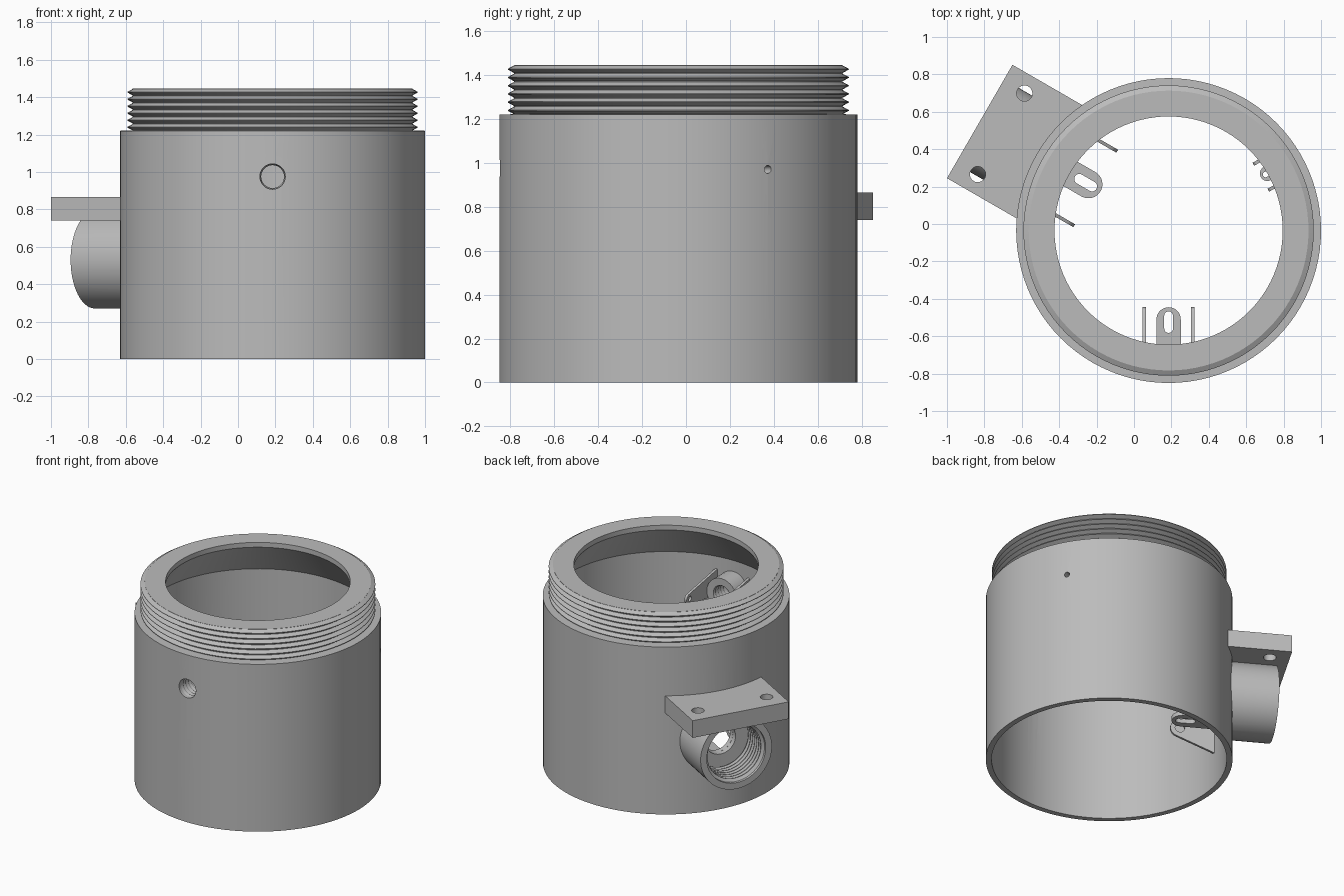
import bpy, bmesh
from math import pi, cos, sin, sqrt, radians
from mathutils import Matrix

if "Cube" in bpy.data.objects:
    bpy.data.objects.remove(bpy.data.objects["Cube"], do_unlink=True)

grey = bpy.data.materials.new("plain grey")
grey.use_nodes = True
COLOUR = (0.5, 0.5, 0.5, 1)
grey.diffuse_color = COLOUR
grey.node_tree.nodes["Principled BSDF"].inputs["Base Color"].default_value = COLOUR

CENTRE = Matrix.Translation((0.185, -0.035, 0))
WALL_IN, WALL_OUT = 0.777, 0.815


def frame(azimuth, z=0):
    """Local frame on the housing axis: X outward, Y sideways, Z up."""
    return CENTRE @ Matrix.Rotation(radians(azimuth), 4, "Z") @ Matrix.Translation((0, 0, z))


AXIS_OUT = Matrix.Rotation(pi / 2, 4, "Y")       # local Z becomes outward
AXIS_SIDE = Matrix.Rotation(pi / 2, 4, "X")      # outline becomes upright


def finish(bm, name, matrix):
    bmesh.ops.transform(bm, matrix=matrix, verts=bm.verts)
    bmesh.ops.recalc_face_normals(bm, faces=bm.faces)
    mesh = bpy.data.meshes.new(name)
    bm.to_mesh(mesh)
    bm.free()
    mesh.materials.append(grey)
    obj = bpy.data.objects.new(name, mesh)
    bpy.context.collection.objects.link(obj)
    return obj


def lathe(name, profile, matrix, sides=96):
    """Revolve a closed (radius, height) profile."""
    bm = bmesh.new()
    rings = [[bm.verts.new((r * cos(2 * pi * i / sides), r * sin(2 * pi * i / sides), z))
              for i in range(sides)] for r, z in profile]
    for k, ring in enumerate(rings):
        nxt = rings[(k + 1) % len(rings)]
        for i in range(sides):
            j = (i + 1) % sides
            bm.faces.new((ring[i], ring[j], nxt[j], nxt[i]))
    return finish(bm, name, matrix)


def prism(name, outline, low, high, matrix):
    """Extrude a flat outline from low to high."""
    bm = bmesh.new()
    face = bm.faces.new([bm.verts.new((x, y, low)) for x, y in outline])
    new = bmesh.ops.extrude_face_region(bm, geom=[face])["geom"]
    verts = [g for g in new if isinstance(g, bmesh.types.BMVert)]
    bmesh.ops.translate(bm, verts=verts, vec=(0, 0, high - low))
    return finish(bm, name, matrix)


def arc(x, y, r, start=0, end=360, steps=32):
    count = steps if end - start == 360 else steps + 1
    return [(x + r * cos(radians(start + (end - start) * i / steps)),
             y + r * sin(radians(start + (end - start) * i / steps))) for i in range(count)]


def cut(obj, *cutters):
    """Subtract the cutters for good and discard them."""
    for cutter in cutters:
        mod = obj.modifiers.new("cut", "BOOLEAN")
        mod.operation, mod.solver, mod.object = "DIFFERENCE", "EXACT", cutter
    graph = bpy.context.evaluated_depsgraph_get()
    mesh = bpy.data.meshes.new_from_object(obj.evaluated_get(graph))
    obj.modifiers.clear()
    obj.data = mesh
    for cutter in cutters:
        bpy.data.objects.remove(cutter, do_unlink=True)


def thread(root, crest, low, high, turns):
    """Zigzag profile climbing from low to high."""
    pitch = (high - low) / turns
    points = []
    for i in range(turns):
        z = low + i * pitch
        points += [(root, z + 0.04 * pitch), (crest, z + 0.45 * pitch),
                   (crest, z + 0.55 * pitch), (root, z + 0.96 * pitch)]
    return points


def core():
    return prism("core", arc(0, 0, 0.79, steps=96), -1, 3, CENTRE)


# Housing: hollow drum with threaded neck and tapered shoulder inside
housing = lathe("housing", [(WALL_IN, 0), (WALL_OUT, 0), (WALL_OUT, 1.22)]
                + thread(0.748, 0.776, 1.22, 1.445, 6)
                + [(0.748, 1.445), (0.61, 1.445), (0.61, 1.41), (WALL_IN, 1.175)], CENTRE)

# Ports: azimuth, height, bore, collar radius, lug spread, lug reach, lug height, tab half width, tab height
PORTS = {
    "front": (270, 0.975, 0.068, 0.12, 0.13, 0.41, 0.99, 0.065, 0.87),
    "side": (150, 0.53, 0.11, 0.0, 0.23, 0.45, 0.42, 0.075, 0.36),
    "small": (30, 0.97, 0.018, 0.045, 0.08, 0.57, 0.97, 0.04, 0.91),
}
cut(housing, *[prism("bore", arc(0, 0, p[2]), 0.6, 1, frame(p[0], p[1]) @ AXIS_OUT)
               for p in PORTS.values()])

for label, (az, z, bore, collar, spread, reach, lug_z, tab, tab_z) in PORTS.items():
    # Threaded collar behind the bore
    if collar:
        lathe(label + "_collar", thread(bore, bore * 0.9, 0.64, 0.79, 5)
              + [(bore, 0.795), (collar, 0.795), (collar, 0.64)],
              frame(az, z) @ AXIS_OUT, 32)

    # Pair of upright lugs with an eye near the tip
    tip = spread * 0.28
    root = sqrt(0.79 ** 2 - spread ** 2)
    for side, name in ((1, "left"), (-1, "right")):
        place = frame(az, lug_z) @ Matrix.Translation((0, side * spread, 0)) @ AXIS_SIDE
        outline = [(root, spread * 0.75)] + arc(reach + tip, 0, tip, 110, 250, 12) + [(root, -spread * 0.75)]
        lug = prism(f"{label}_lug_{name}", outline, -0.009, 0.009, place)
        cut(lug, prism("eye", arc(reach + tip, 0, tip * 0.5), -0.1, 0.1, place))

    # Level tab with a slot
    end = reach if label != "side" else 0.42
    place = frame(az, tab_z)
    centre = end + tab
    plate = prism(label + "_tab", [(0.78, tab)] + arc(centre, 0, tab, 90, 270, 16) + [(0.78, -tab)],
                  -0.015, 0.015, place)
    slot = tab * 0.36
    cut(plate, prism("slot", arc(centre + tab * 0.75, 0, slot, -90, 90, 12)
                     + arc(centre - tab * 0.3, 0, slot, 90, 270, 12), -0.1, 0.1, place))

# Threaded socket on the side
side = frame(150)
socket = lathe("socket", [(0.11, 0.7), (0.26, 0.7), (0.26, 1.097), (0.215, 1.097)]
               + thread(0.215, 0.195, 0.85, 1.08, 7)[::-1] + [(0.11, 0.85)],
               frame(150, 0.53) @ AXIS_OUT, 64)
cut(socket, core())

# Mounting plate above the socket, with two bolt holes
bracket = prism("mounting_plate", [(0.6, -0.35), (1.166, -0.35), (1.166, 0.35), (0.6, 0.35)],
                0.74, 0.865, side)
cut(bracket, core(), *[prism("bolt_hole", arc(1.034, y, 0.042), 0.6, 1, side) for y in (-0.25, 0.25)])

# Plate and socket overlap: keep the bore clear of the plate
cut(bracket, prism("bore", arc(0, 0, 0.205), 0.84, 1.1, frame(150, 0.53) @ AXIS_OUT))

bpy.ops.object.select_all(action="DESELECT")
for obj in bpy.context.collection.objects:
    if obj.type == "MESH":
        obj.select_set(True)
        bpy.context.view_layer.objects.active = obj
bpy.ops.object.shade_smooth_by_angle(angle=radians(30))
